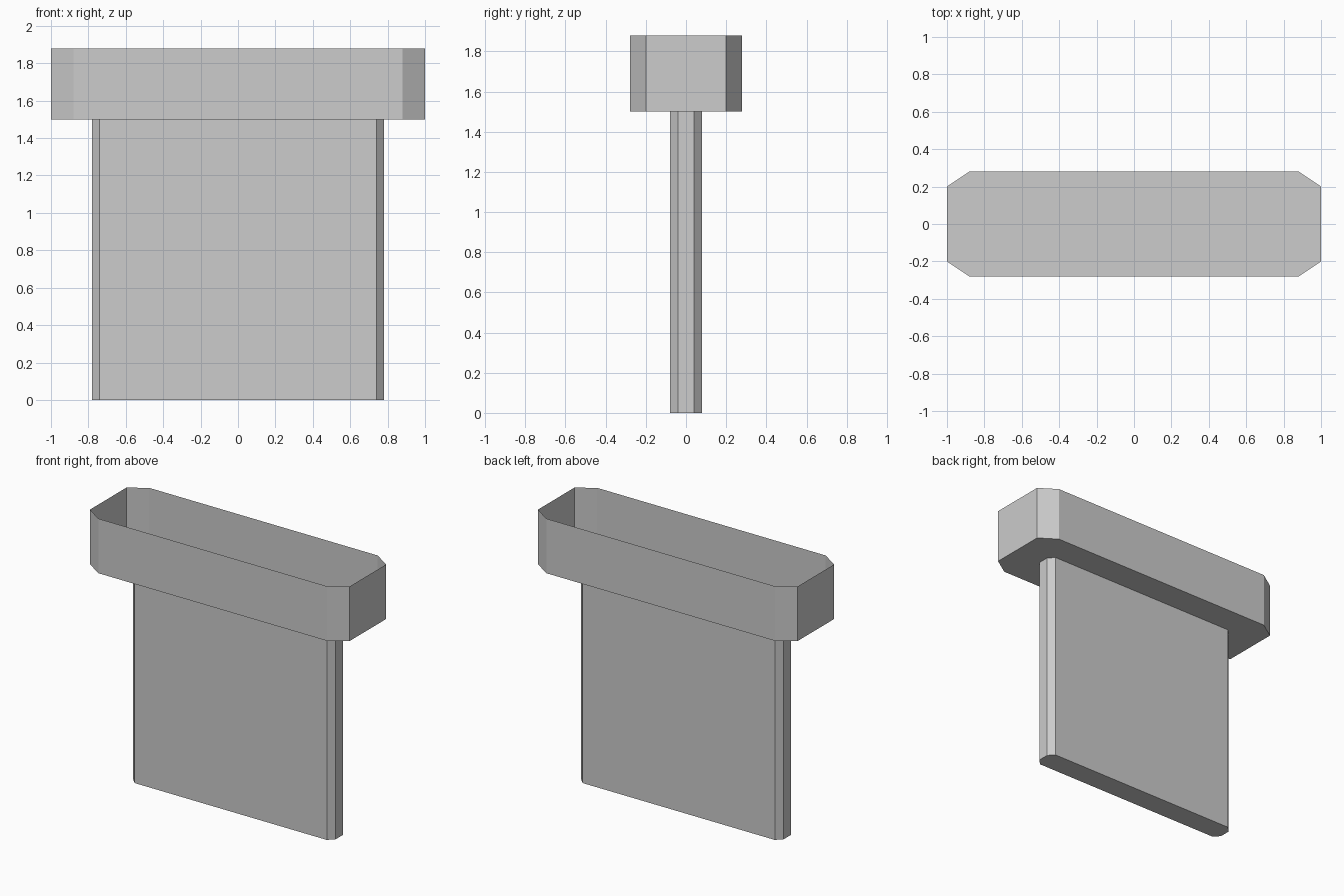
import bpy
import bmesh

cube = bpy.data.objects.get("Cube")
if cube:
    bpy.data.objects.remove(cube, do_unlink=True)

# Single light grey for the whole model
grey = bpy.data.materials.new("light_grey")
grey.use_nodes = True
colour = (0.604, 0.604, 0.604, 1)
grey.diffuse_color = colour
grey.node_tree.nodes["Principled BSDF"].inputs["Base Color"].default_value = colour


def chamfered_shell(name, half_x, half_y, cut_x, cut_y, z0, z1):
    """Eight-sided thin shell with a closed bottom and an open top."""
    quarter = [(half_x, half_y - cut_y), (half_x - cut_x, half_y)]
    outline = []
    for sx, sy in ((1, 1), (-1, 1), (-1, -1), (1, -1)):
        corner = quarter if sx * sy > 0 else quarter[::-1]
        outline += [(sx * x, sy * y) for x, y in corner]

    bm = bmesh.new()
    low = [bm.verts.new((x, y, z0)) for x, y in outline]
    high = [bm.verts.new((x, y, z1)) for x, y in outline]
    bm.faces.new(low[::-1])
    n = len(outline)
    for i in range(n):
        j = (i + 1) % n
        bm.faces.new((low[i], low[j], high[j], high[i]))

    mesh = bpy.data.meshes.new(name)
    bm.to_mesh(mesh)
    bm.free()
    mesh.materials.append(grey)
    obj = bpy.data.objects.new(name, mesh)
    bpy.context.collection.objects.link(obj)
    return obj


# Upright panel, closed at the top by the tray floor
chamfered_shell("upright_panel", 0.78, 0.08, 0.04, 0.04, 0, 1.5)
# Open tray on top
chamfered_shell("open_tray", 1.0, 0.28, 0.12, 0.08, 1.5, 1.88)
